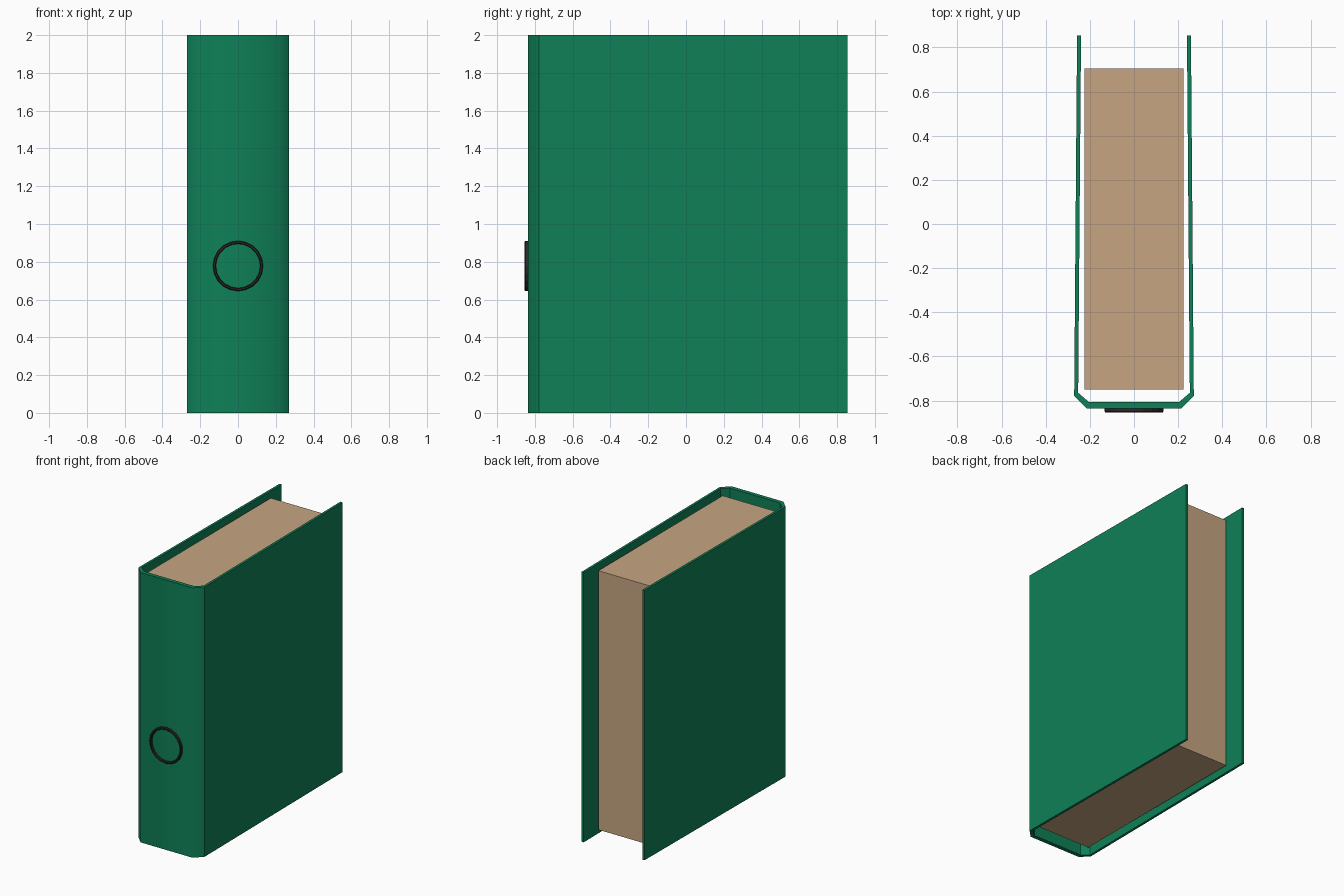
import bpy, bmesh, math

if "Cube" in bpy.data.objects:
    bpy.data.objects.remove(bpy.data.objects["Cube"])


def material(name, rgb):
    m = bpy.data.materials.new(name)
    m.diffuse_color = (*rgb, 1)
    m.use_nodes = True
    m.node_tree.nodes["Principled BSDF"].inputs["Base Color"].default_value = m.diffuse_color
    return m


GREEN = material("cover green", (0.0046, 0.216, 0.095))
TAN = material("page tan", (0.565, 0.375, 0.22))
DARK = material("ring dark grey", (0.026, 0.022, 0.022))


def finish(bm, name, mat):
    bmesh.ops.recalc_face_normals(bm, faces=bm.faces)
    mesh = bpy.data.meshes.new(name)
    bm.to_mesh(mesh)
    bm.free()
    mesh.materials.append(mat)
    ob = bpy.data.objects.new(name, mesh)
    bpy.context.collection.objects.link(ob)
    return ob


# Folded cover: U-shaped strip swept upwards
right_outer = [(0.213, -0.837), (0.271, -0.779), (0.258, 0.855)]
right_inner = [(0.204, -0.807), (0.253, -0.765), (0.240, 0.855)]


def mirrored(half):
    return [(-x, y) for x, y in reversed(half)] + half


outer, inner = mirrored(right_outer), mirrored(right_inner)
bm = bmesh.new()
rows = [[bm.verts.new((x, y, z)) for x, y in line]
        for line, z in ((outer, 0), (outer, 2), (inner, 2), (inner, 0))]
for a in range(4):
    r, s = rows[a], rows[(a + 1) % 4]
    for i in range(5):
        bm.faces.new((r[i], r[i + 1], s[i + 1], s[i]))
for i in (0, 5):
    bm.faces.new([r[i] for r in rows])
# Smooth blend only from the spine to its slanted edges
for f in bm.faces:
    f.smooth = True
for e in bm.edges:
    a, b = e.verts
    e.smooth = abs(a.co.z - b.co.z) > 1 and a.co.y < -0.83
finish(bm, "cover", GREEN)

# Page block
bm = bmesh.new()
bmesh.ops.create_cube(bm, size=1)
for v in bm.verts:
    v.co = (v.co.x * 0.45, v.co.y * 1.456 - 0.023, v.co.z * 1.92 + 1.0)
finish(bm, "pages", TAN)

# Finger ring on the spine
SIDES = 20
section = [(0.133, -0.832), (0.133, -0.850), (0.129, -0.855),
           (0.121, -0.855), (0.117, -0.850), (0.117, -0.832)]
bm = bmesh.new()
loops = []
for k in range(SIDES):
    t = 2 * math.pi * k / SIDES
    loops.append([bm.verts.new((r * math.cos(t), y, 0.778 + r * math.sin(t)))
                  for r, y in section])
for k in range(SIDES):
    p, q = loops[k], loops[(k + 1) % SIDES]
    for i in range(len(section)):
        j = (i + 1) % len(section)
        bm.faces.new((p[i], p[j], q[j], q[i]))
finish(bm, "finger_ring", DARK)
